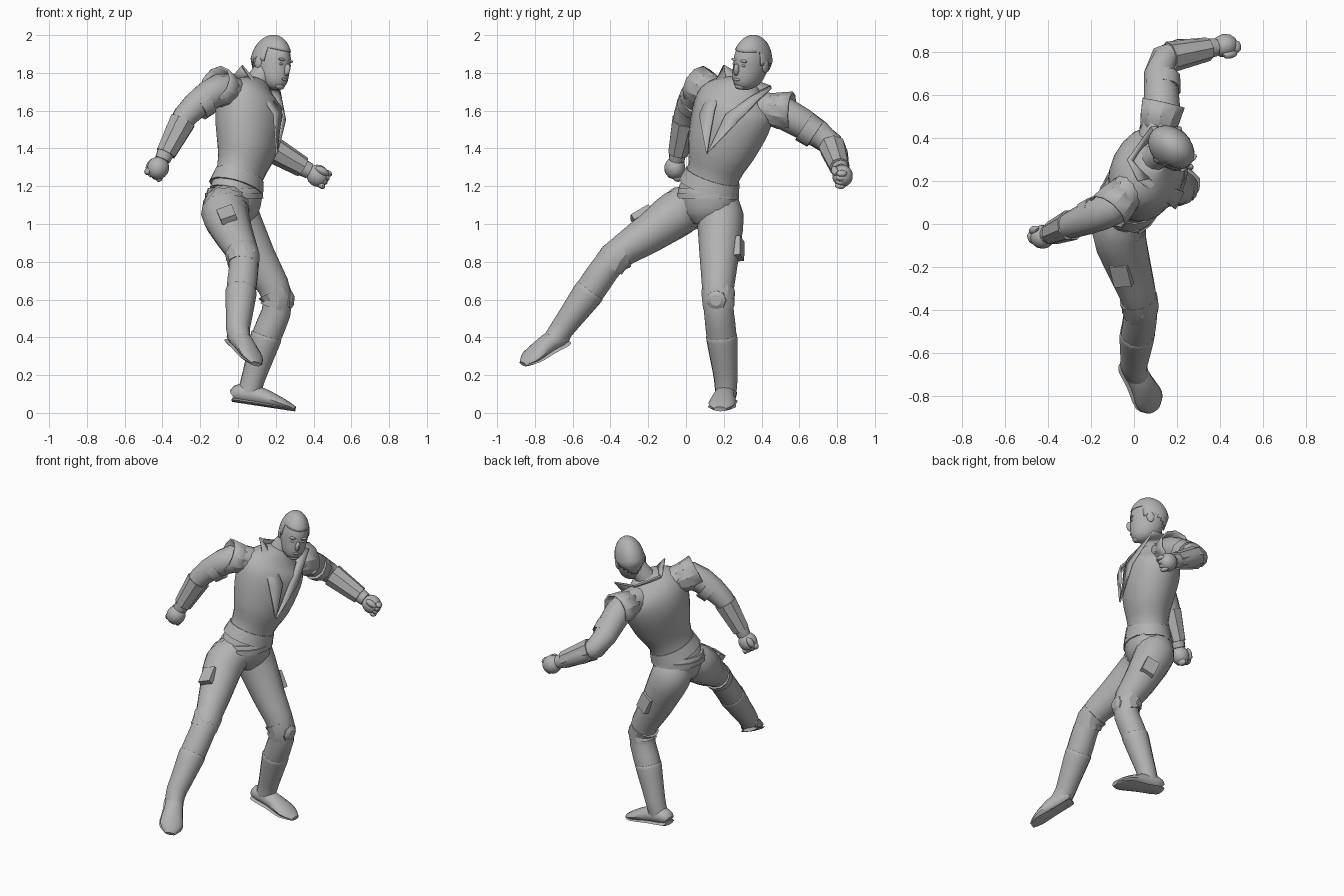
import bpy, bmesh, math
from mathutils import Vector as V, Matrix

cube = bpy.data.objects.get("Cube")
if cube:
    bpy.data.objects.remove(cube, do_unlink=True)

grey = bpy.data.materials.new("plain grey")
grey.use_nodes = True
grey.diffuse_color = (.45, .45, .45, 1)
grey.node_tree.nodes["Principled BSDF"].inputs["Base Color"].default_value = grey.diffuse_color


def finish(name, bm, angle=40, thick=0):
    """Turn a bmesh into a named, shaded object."""
    bmesh.ops.recalc_face_normals(bm, faces=bm.faces)
    mesh = bpy.data.meshes.new(name)
    bm.to_mesh(mesh)
    bm.free()
    mesh.materials.append(grey)
    part = bpy.data.objects.new(name, mesh)
    bpy.context.collection.objects.link(part)
    if thick:
        modifier = part.modifiers.new("thickness", "SOLIDIFY")
        modifier.thickness = thick
        modifier.offset = 0
    bpy.ops.object.select_all(action="DESELECT")
    part.select_set(True)
    bpy.context.view_layer.objects.active = part
    bpy.ops.object.shade_smooth_by_angle(angle=math.radians(angle))


def ring(point, side_radius, other_radius=None):
    return V((*point, side_radius, other_radius or side_radius))


def mix(start, end, amount):
    return start + (end - start) * amount


def smooth_path(rings, steps):
    """Fill in rings along a curve that passes through the given ones."""
    path = []
    last = len(rings) - 1
    for i in range(last):
        before, start, end, after = (rings[min(max(i + k, 0), last)] for k in (-1, 0, 1, 2))
        for step in range(steps):
            t = step / steps
            ease_in, ease_out = t * (1 - t) ** 2, t * t * (1 - t)
            path.append(mix(start, end, t * t * (3 - 2 * t))
                        + (end - before) * ease_in / 2 - (after - start) * ease_out / 2)
    return path + [rings[-1]]


def loft(name, rings, side=V((0, 0, 1)), sides=12, steps=3, caps=True, angle=40, thick=0):
    """Skin elliptical rings that stand square to their path."""
    bm = bmesh.new()
    rings = smooth_path(rings, steps)
    centres = [V(r[:3]) for r in rings]
    loops = []
    for i, r in enumerate(rings):
        along = (centres[min(i + 1, len(rings) - 1)] - centres[max(i - 1, 0)]).normalized()
        across = (side - along * along.dot(side)).normalized()
        over = along.cross(across)
        turns = [math.tau * k / sides for k in range(sides)]
        loops.append([bm.verts.new(centres[i] + across * r[3] * math.cos(turn) + over * r[4] * math.sin(turn))
                      for turn in turns])
    for low, high in zip(loops, loops[1:]):
        for k in range(sides):
            bm.faces.new((low[k - 1], low[k], high[k], high[k - 1]))
    if caps:
        bm.faces.new(loops[0])
        bm.faces.new(loops[-1])
    finish(name, bm, angle, thick)


def frame(centre, outward, up=V((0, 0, 1))):
    """Placement whose y axis looks outward."""
    y = outward.normalized()
    x = y.cross(up).normalized()
    return Matrix.Translation(centre) @ Matrix((x, y, x.cross(y))).transposed().to_4x4()


def block(name, place, size):
    bm = bmesh.new()
    bmesh.ops.create_cube(bm, size=1, matrix=place @ Matrix.Diagonal((*size, 1)))
    finish(name, bm, 20)


def ball(name, place, radii, offset=(0, 0, 0), sides=12, warp=None, cut=None, thick=0):
    """Stretched sphere; warp moves its points and cut removes faces."""
    bm = bmesh.new()
    bmesh.ops.create_uvsphere(bm, u_segments=sides, v_segments=sides, radius=1)
    if cut:
        unwanted = [f for f in bm.faces if cut(f.calc_center_median())]
        bmesh.ops.delete(bm, geom=unwanted, context="FACES")
    if warp:
        for vert in bm.verts:
            vert.co = warp(vert.co)
    bm.transform(place @ Matrix.Translation(offset) @ Matrix.Diagonal((*radii, 1)))
    finish(name, bm, 50, thick)


def panel(name, inner, outer):
    """Cloth panel between two edges."""
    bm = bmesh.new()
    edges = [[bm.verts.new(p) for p in edge] for edge in (inner, outer)]
    for a, b, c, d in zip(edges[0], edges[0][1:], edges[1][1:], edges[1]):
        bm.faces.new((a, b, c, d))
    finish(name, bm, 25, .01)


# Joints of the pose
waist, ribs, chest = V((-.02, .11, 1.15)), V((.045, .185, 1.4)), V((.07, .27, 1.65))
throat, skull = V((.1, .31, 1.75)), V((.175, .35, 1.855))
joints = {
    "right": dict(shoulder=V((-.1, .08, 1.71)), elbow=V((-.28, 0, 1.57)), wrist=V((-.4, -.05, 1.34)),
                  hip=V((-.07, -.04, 1.06)), knee=V((.03, -.38, .82)), ankle=V((0, -.66, .44)),
                  heel=V((-.04, -.63, .37)), toe=V((.09, -.86, .25))),
    "left": dict(shoulder=V((.13, .53, 1.58)), elbow=V((.14, .77, 1.42)), wrist=V((.38, .82, 1.28)),
                 hip=V((-.01, .18, 1.04)), knee=V((.21, .17, .6)), ankle=V((.08, .21, .18)),
                 heel=V((-.03, .22, .06)), toe=V((.3, .18, .01)))}
body_left, up = V((.42, .91, 0)), V((0, 0, 1))

# Torso, neck, pelvis and belt
loft("torso", [ring(waist, .16, .13), ring(mix(waist, ribs, .5), .145, .125), ring(ribs, .188, .152),
               ring(mix(ribs, chest, .6), .22, .172), ring(chest, .21, .155),
               ring(mix(chest, throat, .7), .13, .09), ring(throat, .07, .06)], body_left, 20)
loft("neck", [ring(mix(chest, throat, .4), .08), ring(throat, .062), ring(skull, .06)], body_left)
loft("pelvis", [ring(waist - up * .15, .07, .08), ring(waist - up * .09, .15, .125),
                ring(waist, .165, .145), ring(waist + up * .04, .16, .135)], body_left, 16)
loft("belt", [ring(waist - up * .015, .174, .15), ring(waist + up * .015, .172, .15)], body_left, 16, 1)
loft("vest_hem", [ring(mix(waist, ribs, .15), .168, .144), ring(mix(waist, ribs, .42), .152, .13)],
     body_left, 16, 1)

# Lapels and stand-up collar
opening = (.205, .11, 1.37)
right_fold, left_fold, nape = (.07, .21, 1.78), (.1, .39, 1.7), (0, .29, 1.74)
right_tip, left_tip = (.02, .2, 1.84), (.08, .45, 1.73)
panel("right_lapel", [opening, (.23, .15, 1.6), right_fold], [opening, (.19, .07, 1.58), right_tip])
panel("left_lapel", [opening, (.24, .21, 1.58), (.2, .34, 1.67), left_fold],
      [opening, (.25, .28, 1.55), (.22, .45, 1.72), left_tip])
panel("back_collar", [right_fold, nape, left_fold], [right_tip, (-.03, .3, 1.78), left_tip])

for name, j in joints.items():
    # Arm with sleeve band, forearm guard and flared shoulder cap
    shoulder, elbow, wrist = ring(j["shoulder"], .086), ring(j["elbow"], .066), ring(j["wrist"], .042)
    root = ring(chest, .08)
    rim = ring((0, 0, 0), .01)
    loft(name + "_arm", [mix(root, shoulder, .4), shoulder, elbow, wrist])
    loft(name + "_sleeve_band", [mix(shoulder, elbow, t) + rim * .8 for t in (.4, .65)], sides=10, steps=1)
    loft(name + "_forearm_guard", [mix(elbow, wrist, t) + rim for t in (.1, .4, .85)], sides=8, angle=30)
    loft(name + "_shoulder_cap", [ring(mix(chest, j["shoulder"], t) + up * lift, r)
                                  for t, lift, r in ((.5, 0, .07), (.85, .01, .092), (1.12, .025, .1))],
         sides=10, steps=1, caps=False, angle=30, thick=.01)

    # Closed hand
    hand = frame(j["wrist"], j["wrist"] - j["elbow"])
    ball(name + "_fist", hand, (.055, .062, .058), (0, .05, 0))
    ball(name + "_thumb", hand, (.02, .04, .02), (.045, .05, .03), 8)
    for finger in range(4):
        ball(name + "_finger", hand, (.03, .022, .016), (.015, .09, (finger - 1.5) * .025), 8)

    # Leg with knee band, knee pad and boot
    hip, knee, ankle = ring(j["hip"], .126), ring(j["knee"], .08), ring(j["ankle"], .058)
    calf = mix(knee, ankle, .5) + rim
    loft(name + "_leg", [mix(ring(waist, .11), hip, .4), hip, mix(hip, knee, .5), knee, calf, ankle],
         body_left, 14)
    loft(name + "_knee_band", [mix(hip, knee, .9) + rim * .6, knee + rim * .6, mix(knee, ankle, .1) + rim * .6],
         body_left, steps=1, angle=30)
    bend = (j["knee"] - mix(j["hip"], j["ankle"], .5)).normalized() if name == "left" else V((.4, -.6, .6))
    loft(name + "_knee_pad", [ring(j["knee"] + bend * t, r) for t, r in ((.03, .06), (.07, .052), (.085, .03))],
         sides=8, steps=1, angle=30)

    # Shoe and sole
    forward = j["toe"] - j["heel"]
    rise = j["ankle"] - j["heel"]
    rise = (rise - forward * rise.dot(forward) / forward.length_squared).normalized()
    across = rise.cross(forward).normalized()
    instep = ring(mix(j["heel"], j["toe"], .24) + rise * .05, .056, .062)
    loft(name + "_boot", [mix(knee, ankle, .45) + rim, calf + rim * .4, mix(knee, ankle, .8) + rim * .8,
                          ankle + rim * .5, instep], across)
    rows = ((0, .04, .03), (.1, .055, .05), (.4, .058, .05), (.8, .07, .028), (1, .03, .012))
    loft(name + "_shoe", [ring(j["heel"] + forward * t + rise * h, w, h) for t, w, h in rows], across)
    loft(name + "_sole", [ring(j["heel"] + forward * t + rise * .01, w + .004, .012) for t, w, h in rows],
         across, 8, angle=30)

# Thigh pockets
for name, outward, lean in (("right", V((-.27, -.53, .8)), V((.1, -.34, -.24))),
                            ("left", V((.25, .95, .1)), V((.4, 0, -.85)))):
    thigh = mix(joints[name]["hip"], joints[name]["knee"], .41)
    block(name + "_pocket", frame(thigh + outward * .11, outward, lean), (.085, .035, .11))

# Head, facing its own -y
head = (Matrix.Translation(skull) @ Matrix.Rotation(math.radians(47), 4, "Z")
        @ Matrix.Rotation(.14, 4, "X") @ Matrix.Rotation(.15, 4, "Y"))


def jaw(point):
    """Narrow the lower half and carry it forward to the chin."""
    drop = max(-point.z, 0)
    width = (1 + .5 * drop * drop) * (1 - .2 * drop)
    return V((point.x * width, point.y * width - .4 * drop, point.z))


def below_hairline(point):
    if point.y < -.15:
        return point.z < .5
    return point.z < -.6 + .6 * abs(point.x)


ball("head", head, (.086, .115, .14), sides=20, warp=jaw)
ball("hair", head, (.09, .119, .145), (0, .002, 0), 24, warp=jaw, cut=below_hairline, thick=.005)
ball("nose", head, (.015, .02, .032), (0, -.122, -.022), 8)
ball("mouth", head, (.026, .012, .008), (0, -.116, -.075), 8)
ball("chin", head, (.032, .025, .02), (0, -.093, -.113), 10)
for name, sign in (("right", -1), ("left", 1)):
    ball(name + "_brow", head, (.024, .012, .008), (sign * .032, -.101, .026), 8)
    ball(name + "_eye", head, (.014, .008, .007), (sign * .032, -.103, .002), 8)
    ball(name + "_ear", head, (.011, .024, .035), (sign * .086, .012, -.01), 10)
